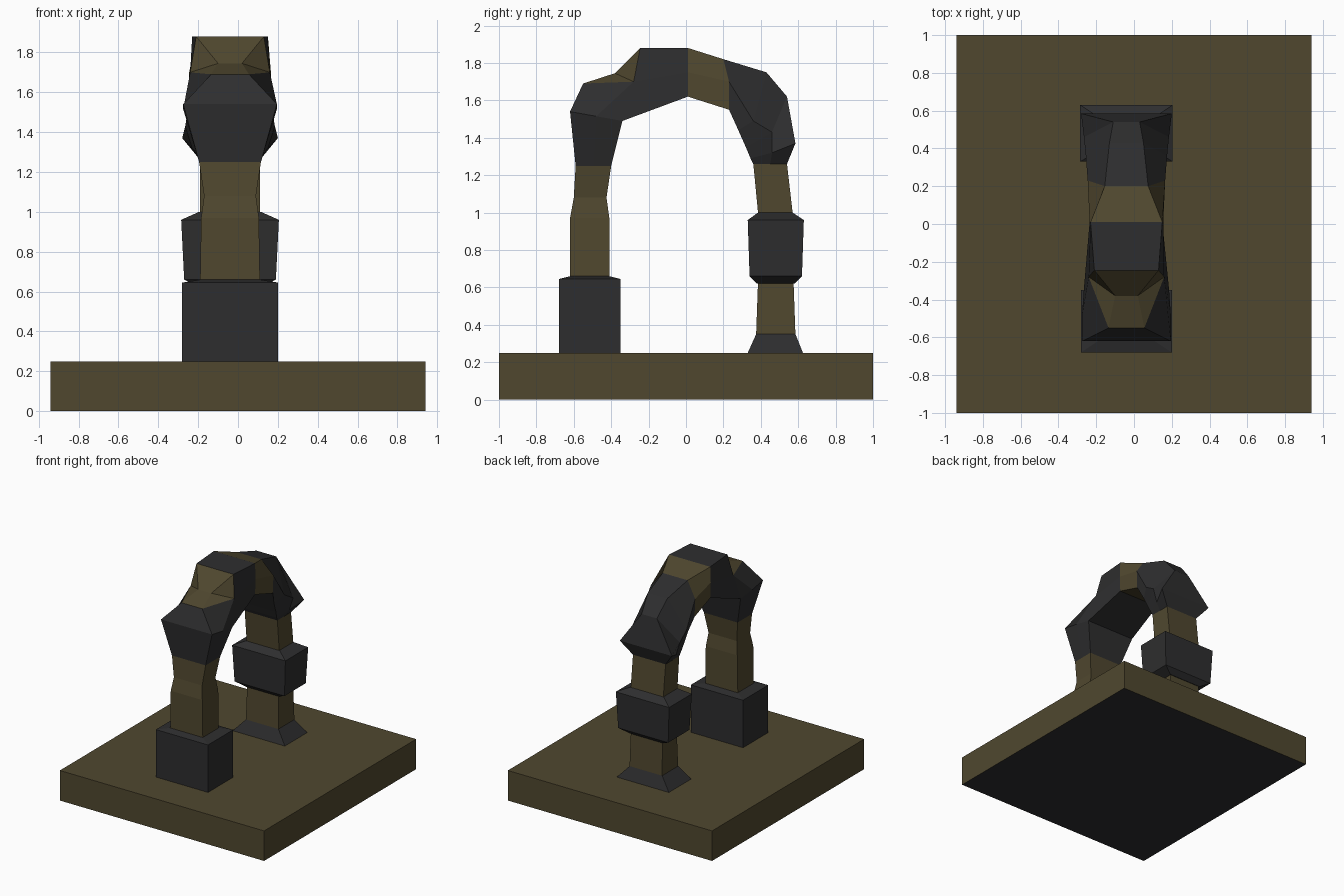
import bpy, bmesh

old = bpy.data.objects.get("Cube")
if old:
    bpy.data.objects.remove(old, do_unlink=True)


def material(name, colour):
    mat = bpy.data.materials.new(name)
    mat.use_nodes = True
    mat.diffuse_color = (*colour, 1)
    bsdf = next(n for n in mat.node_tree.nodes if n.type == 'BSDF_PRINCIPLED')
    bsdf.inputs["Base Color"].default_value = (*colour, 1)
    return mat


BROWN, DARK = 0, 1
MATERIALS = [material("olive brown", (0.08, 0.064, 0.028)),
             material("charcoal", (0.027, 0.027, 0.028))]
CENTRE = -0.04


def level(half_width, outer_y, inner_y, z):
    """Horizontal ring given as outer, middle and inner points."""
    return [(half_width, y, z) for y in (outer_y, (outer_y + inner_y) / 2, inner_y)]


def loft(name, rings, colours, centre=CENTRE):
    """Skin mirrored rings; shared points collapse quads to triangles."""
    bm = bmesh.new()
    cache = {}

    def vert(x, y, z):
        key = (round(x, 4), round(y, 4), round(z, 4))
        if key not in cache:
            cache[key] = bm.verts.new((x + centre, y, z))
        return cache[key]

    def face(points, colour):
        unique = list(dict.fromkeys(points))
        if len(unique) > 2 and not bm.faces.get(unique):
            bm.faces.new(unique).material_index = colour

    loops = [[vert(*p) for p in r] + [vert(-x, y, z) for x, y, z in reversed(r)]
             for r in rings]
    for a, b, colour in zip(loops, loops[1:], colours):
        for i in range(len(a)):
            j = (i + 1) % len(a)
            face([a[i], a[j], b[j], b[i]], colour)
    face(loops[0], colours[0])
    face(loops[-1], colours[-1])
    bmesh.ops.recalc_face_normals(bm, faces=bm.faces)
    mesh = bpy.data.meshes.new(name)
    bm.to_mesh(mesh)
    bm.free()
    for mat in MATERIALS:
        mesh.materials.append(mat)
    obj = bpy.data.objects.new(name, mesh)
    bpy.context.collection.objects.link(obj)
    return obj


# Square base slab with a dark underside
base = loft("base", [level(0.94, -1, 1, 0), level(0.94, -1, 1, 0.25)], [BROWN], 0)
for poly in base.data.polygons:
    if poly.normal.z < -0.5:
        poly.material_index = DARK

# Front pedestal and column
loft("front_pedestal", [level(0.24, -0.68, -0.35, 0.25), level(0.24, -0.68, -0.35, 0.645),
                        level(0.15, -0.62, -0.41, 0.66)], [DARK] * 2)
front_top = level(0.155, -0.59, -0.40, 1.25)
loft("front_column", [level(0.15, -0.62, -0.41, 0.65), level(0.145, -0.62, -0.41, 0.97),
                      level(0.13, -0.60, -0.425, 1.08), front_top], [BROWN] * 3)

# Back foot, column and collar
loft("back_foot", [level(0.24, 0.625, 0.33, 0.25), level(0.15, 0.585, 0.375, 0.35)], [DARK])
loft("back_lower_column", [level(0.15, 0.585, 0.375, 0.35),
                           level(0.145, 0.575, 0.385, 0.63)], [BROWN])
loft("back_collar", [level(0.15, 0.58, 0.38, 0.62), level(0.23, 0.62, 0.34, 0.66),
                     level(0.245, 0.63, 0.33, 0.96), level(0.155, 0.57, 0.385, 1.0)], [DARK] * 3)
back_top = level(0.15, 0.54, 0.36, 1.26)
loft("back_upper_column", [level(0.15, 0.57, 0.385, 1.0), back_top], [BROWN])

# Faceted arch: each ring is outer, middle, inner
front_mid, front_inner = (0.2, -0.28, 1.70), (0.225, -0.34, 1.49)
arch = [
    front_top,
    [(0.235, -0.62, 1.54), (0.235, -0.48, 1.515), front_inner],
    [(0.095, -0.55, 1.69), front_mid, front_inner],
    [(0.06, -0.38, 1.745), front_mid, front_inner],
    [(0.17, -0.245, 1.88), front_mid, front_inner],
    [(0.19, 0.01, 1.88), (0.195, 0.01, 1.75), (0.19, 0.01, 1.62)],
    [(0.115, 0.20, 1.82), (0.205, 0.23, 1.70), (0.2, 0.23, 1.55)],
    [(0.09, 0.43, 1.75), (0.215, 0.36, 1.49), (0.175, 0.28, 1.44)],
    [(0.07, 0.54, 1.62), (0.225, 0.46, 1.43), (0.165, 0.32, 1.35)],
    [(0.24, 0.585, 1.37), (0.19, 0.46, 1.32), (0.155, 0.345, 1.29)],
    back_top,
]
loft("arch", arch, [DARK, DARK, BROWN, BROWN, DARK, BROWN, DARK, DARK, DARK, DARK])
